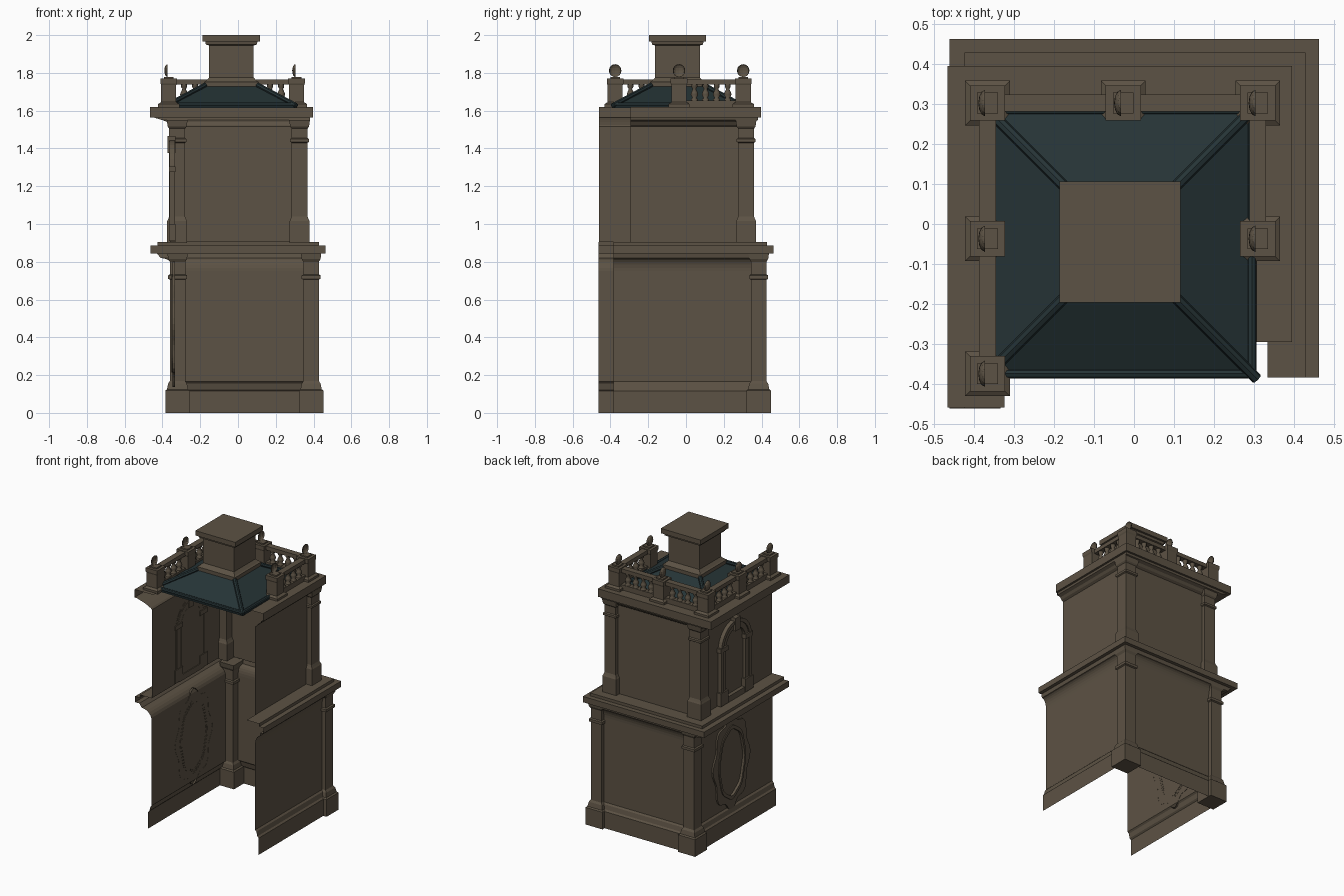
import bpy, bmesh, math
from mathutils import Vector

if "Cube" in bpy.data.objects:
    bpy.data.objects.remove(bpy.data.objects["Cube"])

def material(name, rgb):
    m = bpy.data.materials.new(name)
    m.diffuse_color = (*rgb, 1)
    m.use_nodes = True
    m.node_tree.nodes["Principled BSDF"].inputs["Base Color"].default_value = m.diffuse_color
    return m

STONE = material("brown_stone", (0.108, 0.085, 0.058))
ROOF = material("dark_teal_roof", (0.019, 0.034, 0.037))

def finish(name, bm, mat=STONE, smooth=False):
    me = bpy.data.meshes.new(name)
    bm.to_mesh(me)
    bm.free()
    me.materials.append(mat)
    for p in me.polygons:
        p.use_smooth = smooth
    ob = bpy.data.objects.new(name, me)
    bpy.context.collection.objects.link(ob)
    return ob

def wall_sheet(name, rows, front_left, front_right):
    """Open three-sided sheet; each row is z and the left, back and right distances."""
    bm = bmesh.new()
    grid = [[bm.verts.new(c) for c in ((-l, front_left, z), (-l, b, z), (r, b, z), (r, front_right, z))]
            for z, l, b, r in rows]
    for a, b in zip(grid, grid[1:]):
        for k in range(3):
            bm.faces.new((a[k + 1], a[k], b[k], b[k + 1]))
    return finish(name, bm)

def add_stack(bm, cx, cy, rows):
    """Square stacked profile of (z, half width)."""
    rings = [[bm.verts.new((cx + sx * h, cy + sy * h, z)) for sx, sy in ((-1, -1), (1, -1), (1, 1), (-1, 1))]
             for z, h in rows]
    for a, b in zip(rings, rings[1:]):
        for k in range(4):
            n = (k + 1) % 4
            bm.faces.new((a[k], a[n], b[n], b[k]))
    bm.faces.new(rings[0][::-1])
    bm.faces.new(rings[-1])

def stack(name, cx, cy, rows, mat=STONE):
    bm = bmesh.new()
    add_stack(bm, cx, cy, rows)
    return finish(name, bm, mat)

def box(name, x0, x1, y0, y1, z0, z1):
    bm = bmesh.new()
    bmesh.ops.create_cube(bm, size=1)
    for v in bm.verts:
        v.co = ((x0 + x1) / 2 + v.co.x * (x1 - x0), (y0 + y1) / 2 + v.co.y * (y1 - y0),
                (z0 + z1) / 2 + v.co.z * (z1 - z0))
    return finish(name, bm)

def rod(name, a, b, r, mat):
    a, b = Vector(a), Vector(b)
    bm = bmesh.new()
    bmesh.ops.create_cone(bm, cap_ends=True, segments=8, radius1=r, radius2=r, depth=(b - a).length)
    ob = finish(name, bm, mat)
    ob.location = (a + b) / 2
    ob.rotation_euler = (b - a).to_track_quat('Z', 'Y').to_euler()
    return ob

def relief(name, inner, outer, x_wall, x_face, closed):
    """Raised band on the left wall between two (y, z) outlines."""
    bm = bmesh.new()
    rows = [[bm.verts.new((x, *p)) for x, p in ((x_wall, i), (x_face, i), (x_face, o), (x_wall, o))]
            for i, o in zip(inner, outer)]
    pairs = list(zip(rows, rows[1:] + rows[:1])) if closed else list(zip(rows, rows[1:]))
    for a, b in pairs:
        for k in range(3):
            bm.faces.new((a[k], a[k + 1], b[k + 1], b[k]))
    bmesh.ops.recalc_face_normals(bm, faces=bm.faces)
    return finish(name, bm)

# Lower storey: base, wall, cove and cornice ledge
cove = [(.75 + .07 * math.sin(t), .335 + .075 * (1 - math.cos(t)), .40 + .035 * (1 - math.cos(t)),
         .40 + .035 * (1 - math.cos(t))) for t in [i * math.pi / 12 for i in range(7)]]
wall_sheet("lower_wall", [(0, .362, .427, .427), (.115, .362, .427, .427), (.125, .352, .417, .417),
           (.155, .345, .41, .41), (.165, .335, .40, .40)] + cove +
           [(.845, .43, .44, .44), (.845, .462, .463, .463), (.885, .462, .463, .463),
            (.885, .425, .43, .43), (.905, .425, .43, .43), (.905, .335, .335, .335)], -.462, -.385)

# Upper storey: wall and top cornice
wall_sheet("upper_wall", [(.905, .335, .335, .335), (1.515, .335, .335, .335), (1.525, .345, .35, .35),
           (1.54, .375, .36, .36), (1.55, .40, .38, .38), (1.565, .45, .382, .382),
           (1.565, .467, .396, .396), (1.62, .467, .396, .396), (1.62, .325, .28, .30)], -.46, -.295)

# Corner piers of both storeys
for side, lx, ux in (("left", -.32, -.322), ("right", .387, .326)):
    stack(f"{side}_lower_pier", lx, .385, [(0, .065), (.118, .065), (.125, .056), (.155, .05), (.168, .041),
          (.705, .041), (.71, .05), (.728, .05), (.733, .041), (.8, .041), (.815, .05), (.845, .054)])
    stack(f"{side}_upper_pier", ux, .318, [(.9, .053), (1.015, .053), (1.025, .048), (1.04, .042), (1.43, .042),
          (1.435, .05), (1.45, .05), (1.455, .042), (1.505, .042), (1.515, .05), (1.55, .055)])

# Arched window frame on the left upper wall
YC = -.035
def arch(r, spring=1.28, foot=.92):
    return [(YC - r, foot)] + [(YC - r * math.cos(i * math.pi / 16), spring + r * math.sin(i * math.pi / 16))
                              for i in range(17)] + [(YC + r, foot)]
relief("window_arch", arch(.105), arch(.155), -.334, -.355, False)
relief("window_arch_edge", arch(.14), arch(.165), -.334, -.362, False)
for s in (-1, 1):
    y = YC + s * .135
    box("window_impost", -.366, -.33, y - .04, y + .04, 1.275, 1.305)
    box("window_foot", -.366, -.33, y - .042, y + .042, .91, 1.0)
box("window_sill", -.36, -.33, YC - .13, YC + .13, .905, .945)
box("window_keystone", -.372, -.33, YC - .025, YC + .025, 1.375, 1.465)

# Carved cartouche on the left lower wall
def cartouche(w, h, wave):
    pts = []
    for i in range(64):
        t = i * math.tau / 64
        k = 1 + wave * math.cos(8 * t)
        pts.append((YC + .03 + w * k * math.sin(t), .47 + h * k * math.cos(t)))
    return pts
relief("cartouche_frame", cartouche(.135, .235, .03), cartouche(.19, .31, .07), -.334, -.346, True)
relief("cartouche_inner_edge", cartouche(.13, .225, .02), cartouche(.145, .25, .02), -.334, -.352, True)

# Hipped roof with rolls along the hips and eaves
CX, CY, H, ZE, ZT = -.035, -.045, .342, 1.625, 1.735
stack("hipped_roof", CX, CY, [(ZE - .01, H), (ZE, H), (ZT, .13)], ROOF)
corners = [(-1, -1), (1, -1), (1, 1), (-1, 1)]
for i, (sx, sy) in enumerate(corners):
    nx, ny = corners[(i + 1) % 4]
    rod("hip_roll", (CX + sx * H, CY + sy * H, ZE + .002), (CX + sx * .14, CY + sy * .14, ZT), .014, ROOF)
    rod("eave_roll", (CX + sx * (H - .012), CY + sy * (H - .012), ZE + .006),
        (CX + nx * (H - .012), CY + ny * (H - .012), ZE + .006), .012, ROOF)

# Square chimney-like block on top
stack("crown_block", CX, CY, [(1.72, .145), (1.752, .145), (1.757, .135), (1.775, .118), (1.945, .118),
      (1.95, .135), (1.967, .138), (1.967, .152), (2.0, .152)])

# Balustrade pedestals with shell finials
LX, RX, BY = -.367, .31, .303
for x, y in ((LX, BY), (-.027, BY), (RX, BY), (LX, -.037), (RX, -.037), (LX, -.375)):
    stack("pedestal", x, y, [(1.615, .056), (1.635, .056), (1.645, .04), (1.735, .04), (1.745, .044),
          (1.77, .044), (1.77, .026), (1.779, .026)])
    bm = bmesh.new()
    bmesh.ops.create_uvsphere(bm, u_segments=12, v_segments=8, radius=1)
    bmesh.ops.bisect_plane(bm, geom=bm.verts[:] + bm.edges[:] + bm.faces[:], plane_co=(0, 0, 0),
                           plane_no=(1, 0, 0), clear_outer=True)
    for v in bm.verts:
        v.co = (x - .006 + v.co.x * .017, y + v.co.y * .033, 1.812 + v.co.z * .034)
    finish("shell_finial", bm)

# Balustrade rails and turned balusters
PROFILE = [(0, .019), (.008, .019), (.014, .011), (.032, .021), (.045, .017), (.062, .009), (.072, .016), (.088, .016)]
def baluster(bm, x, y):
    rings = [[bm.verts.new((x + r * math.cos(k * math.tau / 10), y + r * math.sin(k * math.tau / 10), 1.653 + z))
              for k in range(10)] for z, r in PROFILE]
    for a, b in zip(rings, rings[1:]):
        for k in range(10):
            n = (k + 1) % 10
            bm.faces.new((a[k], a[n], b[n], b[k]))

for x0, y0, x1, y1 in ((LX, -.375, LX, -.037), (LX, -.037, LX, BY), (LX, BY, -.027, BY),
                       (-.027, BY, RX, BY), (RX, -.037, RX, BY)):
    for part, w, za, zb in (("rail", .021, 1.738, 1.765), ("curb", .021, 1.618, 1.655)):
        box("balustrade_" + part, x0 - w, x1 + w, y0 - w, y1 + w, za, zb)
    bm = bmesh.new()
    for k in range(4):
        t = .24 + k * .173
        baluster(bm, x0 + (x1 - x0) * t, y0 + (y1 - y0) * t)
    finish("balusters", bm, smooth=True)
